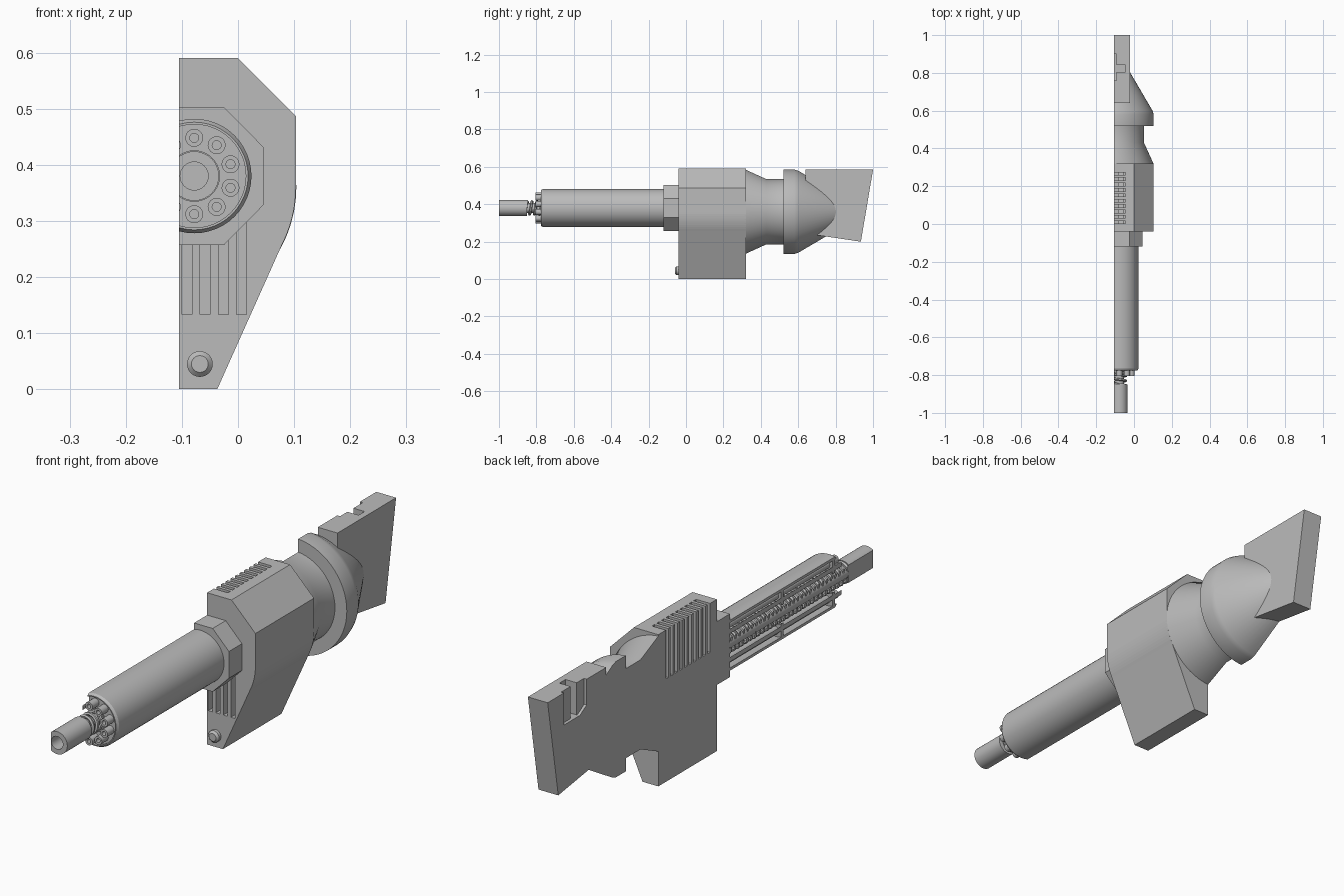
import bpy, bmesh, math
from mathutils import Vector

old = bpy.data.objects.get("Cube")
if old:
    bpy.data.objects.remove(old, do_unlink=True)

CUT = -0.105                  # flat inner side of the half model
BARREL = (-0.078, 0.38)       # barrel axis (x, z)
HUB = (-0.122, 0.36)          # rear axis (x, z)

grey = bpy.data.materials.new("plain grey")
grey.use_nodes = True
grey.diffuse_color = (0.5, 0.5, 0.5, 1)
grey.node_tree.nodes["Principled BSDF"].inputs["Base Color"].default_value = (0.5, 0.5, 0.5, 1)


def finish(name, bm, smooth=False, slice_side=True):
    """Slice at the flat side, cap the section and make the object."""
    bmesh.ops.remove_doubles(bm, verts=bm.verts, dist=0.0002)
    if slice_side:
        geom = bm.verts[:] + bm.edges[:] + bm.faces[:]
        bmesh.ops.bisect_plane(bm, geom=geom, plane_co=(CUT, 0, 0),
                               plane_no=(-1, 0, 0), clear_outer=True)
        rim = [e for e in bm.edges if e.is_boundary]
        if rim:
            bmesh.ops.holes_fill(bm, edges=rim, sides=0)
    bmesh.ops.recalc_face_normals(bm, faces=bm.faces)
    mesh = bpy.data.meshes.new(name)
    bm.to_mesh(mesh)
    bm.free()
    mesh.materials.clear()
    mesh.materials.append(grey)
    ob = bpy.data.objects.new(name, mesh)
    bpy.context.collection.objects.link(ob)
    if smooth:
        bpy.ops.object.select_all(action='DESELECT')
        ob.select_set(True)
        bpy.context.view_layer.objects.active = ob
        bpy.ops.object.shade_smooth_by_angle(angle=math.radians(30))
    return ob


def lathe(name, axis, profile, seg=32):
    """Spin a closed (radius, y) profile around an axis along y."""
    bm = bmesh.new()
    rings = []
    for i in range(seg):
        a = math.tau * i / seg
        rings.append([bm.verts.new((axis[0] + r * math.cos(a), y, axis[1] + r * math.sin(a)))
                      for r, y in profile])
    n = len(profile)
    for i in range(seg):
        a, b = rings[i], rings[(i + 1) % seg]
        for j in range(n):
            k = (j + 1) % n
            bm.faces.new((a[j], a[k], b[k], b[j]))
    return finish(name, bm, True)


def tube(name, axis, outer, inner, y0, y1, seg=32):
    return lathe(name, axis, [(outer, y0), (outer, y1), (inner, y1), (inner, y0)], seg)


def prism(name, points, offset):
    """Extrude a flat outline along an offset."""
    bm = bmesh.new()
    face = bm.faces.new([bm.verts.new(p) for p in points])
    ext = bmesh.ops.extrude_face_region(bm, geom=[face], use_keep_orig=True)
    moved = [v for v in ext["geom"] if isinstance(v, bmesh.types.BMVert)]
    bmesh.ops.translate(bm, verts=moved, vec=offset)
    return finish(name, bm, slice_side=False)


def carve(target, boxes):
    """Subtract (low corner, high corner) boxes from a part."""
    bm = bmesh.new()
    for lo, hi in boxes:
        lo, hi = Vector(lo), Vector(hi)
        new = bmesh.ops.create_cube(bm, size=1)["verts"]
        bmesh.ops.scale(bm, verts=new, vec=hi - lo)
        bmesh.ops.translate(bm, verts=new, vec=(lo + hi) / 2)
    cutter = finish("cutter", bm, slice_side=False)
    cutter.hide_render = True
    mod = target.modifiers.new("carve", 'BOOLEAN')
    mod.operation, mod.solver, mod.object = 'DIFFERENCE', 'EXACT', cutter
    mod.use_self = True
    bpy.context.view_layer.objects.active = target
    bpy.ops.object.modifier_apply(modifier=mod.name)
    bpy.data.objects.remove(cutter, do_unlink=True)


# Receiver body with a rounded shoulder that follows the hub
arc = [(HUB[0] + 0.225 * math.cos(math.radians(d)), HUB[1] + 0.225 * math.sin(math.radians(d)))
       for d in range(-27, 1, 3)]
outline = [(CUT, 0), (-0.037, 0)] + arc + [(0.103, 0.487), (0, 0.59), (CUT, 0.59)]
body = prism("body", [(x, -0.04, z) for x, z in outline], (0, 0.36, 0))

# Cooling vents in the top and grip grooves in the front
vents = [((-0.2, 0.002 + 0.0285 * i, 0.40), (-0.045, 0.017 + 0.0285 * i, 0.7)) for i in range(10)]
grooves = [((-0.1 + 0.0325 * i, -0.1, 0.133), (-0.082 + 0.0325 * i, -0.01, 0.30)) for i in range(4)]
carve(body, vents + grooves)
prism("vent_core", [(CUT + 0.02, 0.0, 0.395), (CUT + 0.02, 0.285, 0.395),
                    (CUT + 0.02, 0.285, 0.42), (CUT + 0.02, 0.0, 0.45)], (0.03, 0, 0))

# Angular collar
collar = [(CUT, 0.257), (-0.025, 0.257), (0.045, 0.328), (0.045, 0.432), (-0.025, 0.503), (CUT, 0.503)]
prism("collar", [(x, -0.12, z) for x, z in collar], (0, 0.08, 0))

# Knob near the foot
lathe("knob", (-0.068, 0.045), [(0, -0.06), (0.015, -0.06), (0.023, -0.052), (0.023, -0.03), (0, -0.03)], 24)

# Barrel jacket, supports and muzzle
lathe("barrel_jacket", BARREL, [(0.092, -0.775), (0.096, -0.775), (0.102, -0.765),
                                (0.102, -0.115), (0.092, -0.115)], 48)
for i, y in enumerate((-0.765, -0.45)):
    tube(f"barrel_support_{i + 1}", BARREL, 0.094, 0.045, y, y + 0.015, 48)
tube("muzzle", BARREL, 0.044, 0.025, -1.0, -0.85)
lathe("inner_rod", BARREL, [(0, -0.9), (0.026, -0.9), (0.026, -0.115), (0, -0.115)])

# Ring of small tubes
for i in range(10):
    a = math.pi / 2 + math.tau * i / 10
    spot = (BARREL[0] + 0.068 * math.cos(a), BARREL[1] + 0.068 * math.sin(a))
    if spot[0] + 0.016 > CUT:
        tube(f"small_tube_{i + 1}", spot, 0.016, 0.008, -0.805, -0.115, 16)

# Recoil spring
curve = bpy.data.curves.new("spring_path", 'CURVE')
curve.dimensions = '3D'
curve.bevel_depth, curve.bevel_resolution, curve.use_fill_caps = 0.007, 1, True
steps, turns = 20, 29
path = curve.splines.new('POLY')
path.points.add(steps * turns)
for i, p in enumerate(path.points):
    a = math.tau * i / steps
    p.co = (BARREL[0] + 0.035 * math.cos(a), -0.855 + 0.74 * i / (steps * turns),
            BARREL[1] + 0.035 * math.sin(a), 1)
helper = bpy.data.objects.new("spring_path", curve)
bpy.context.collection.objects.link(helper)
bpy.context.view_layer.update()
coil = helper.evaluated_get(bpy.context.evaluated_depsgraph_get()).to_mesh()
bm = bmesh.new()
bm.from_mesh(coil)
bpy.data.objects.remove(helper, do_unlink=True)
finish("recoil_spring", bm, True)

# Rear neck, flange and tapering cone
lathe("rear_hub", HUB, [(0, 0.31), (0.225, 0.31), (0.225, 0.32), (0.175, 0.43), (0.175, 0.52),
                        (0.226, 0.52), (0.226, 0.58), (0.22, 0.60), (0.10, 0.805), (0, 0.83)], 64)

# Rear fin with a stepped notch
fin_outline = [(0.64, 0.585), (1, 0.585), (0.935, 0.2), (0.70, 0.235), (0.64, 0.25)]
fin = prism("rear_fin", [(CUT, y, z) for y, z in fin_outline], (0.085, 0, 0))
carve(fin, [((-0.2, 0.76, 0.46), (-0.093, 0.90, 0.7)),
            ((-0.2, 0.805, 0.46), (-0.045, 0.842, 0.7))])
